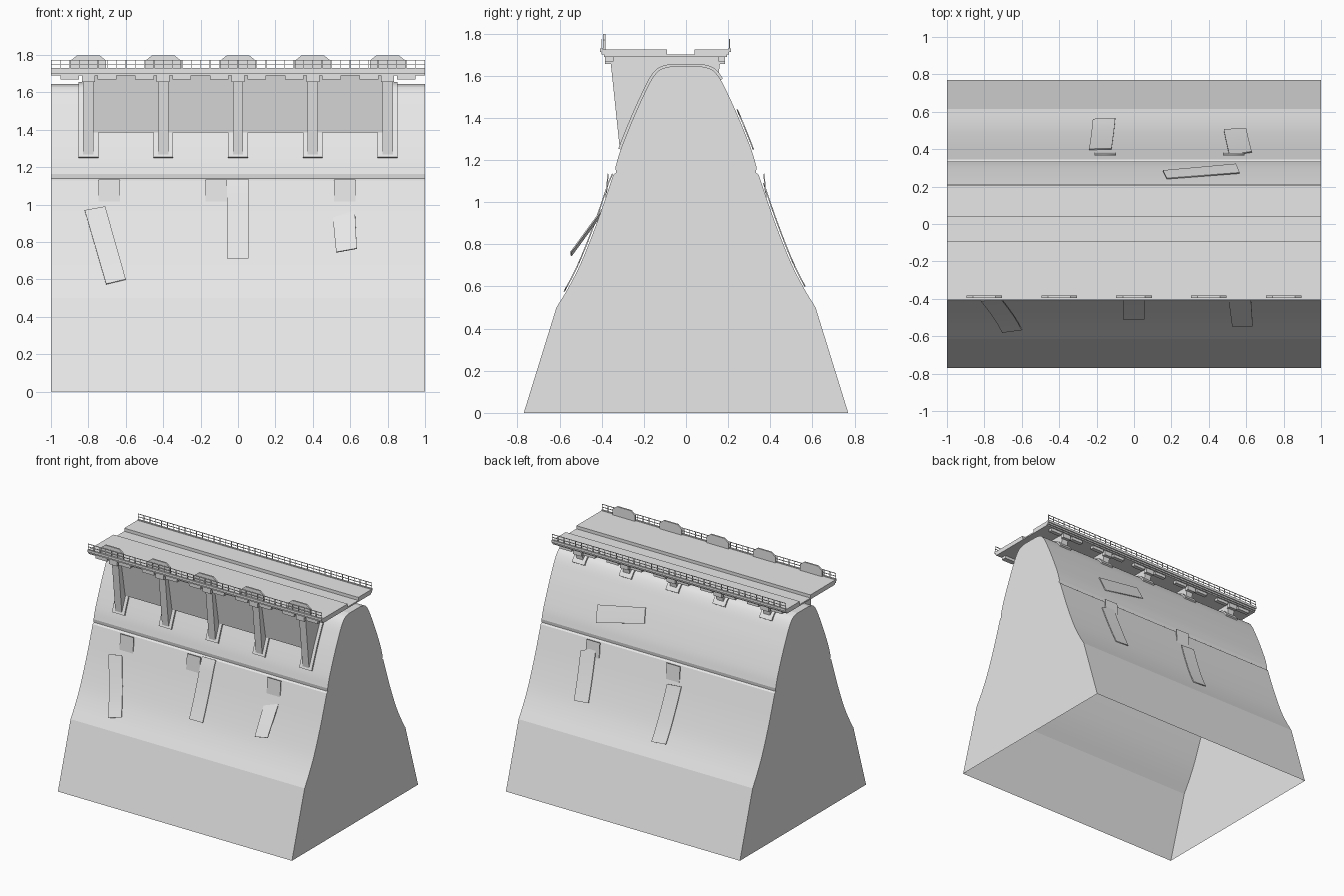
import bpy, bmesh, math
from mathutils import Vector

cube = bpy.data.objects.get("Cube")
if cube:
    bpy.data.objects.remove(cube, do_unlink=True)

concrete = bpy.data.materials.new("light_grey_concrete")
concrete.use_nodes = True
concrete.diffuse_color = (0.8, 0.8, 0.8, 1)
concrete.node_tree.nodes["Principled BSDF"].inputs["Base Color"].default_value = (0.8, 0.8, 0.8, 1)


def finish(name, bm, smooth=0):
    bmesh.ops.recalc_face_normals(bm, faces=bm.faces)
    if smooth:
        for f in bm.faces:
            f.smooth = True
        for e in bm.edges:
            e.smooth = len(e.link_faces) == 2 and e.calc_face_angle() < math.radians(smooth)
    mesh = bpy.data.meshes.new(name)
    bm.to_mesh(mesh)
    bm.free()
    mesh.materials.append(concrete)
    obj = bpy.data.objects.new(name, mesh)
    bpy.context.collection.objects.link(obj)
    return obj


def add_box(bm, x0, x1, y0, y1, z0, z1):
    verts = bmesh.ops.create_cube(bm, size=1)["verts"]
    for v in verts:
        v.co = ((x0 + x1) / 2 + v.co.x * (x1 - x0),
                (y0 + y1) / 2 + v.co.y * (y1 - y0),
                (z0 + z1) / 2 + v.co.z * (z1 - z0))


def add_prism(bm, profile, x0, x1, skip_last=False):
    """Extrude a (y, z) outline along x."""
    a = [bm.verts.new((x0, y, z)) for y, z in profile]
    b = [bm.verts.new((x1, y, z)) for y, z in profile]
    n = len(profile)
    for i in range(n - 1 if skip_last else n):
        j = (i + 1) % n
        bm.faces.new((a[i], a[j], b[j], b[i]))
    bm.faces.new(a)
    bm.faces.new(b)


def spline(points, steps=4):
    """Smooth curve through the points."""
    p = [Vector(q) for q in points]
    p = [2 * p[0] - p[1]] + p + [2 * p[-1] - p[-2]]
    out = []
    for i in range(1, len(p) - 2):
        for s in range(steps):
            t = s / steps
            out.append(0.5 * (2 * p[i] + (p[i + 1] - p[i - 1]) * t
                       + (2 * p[i - 1] - 5 * p[i] + 4 * p[i + 1] - p[i + 2]) * t * t
                       + (3 * p[i] - p[i - 1] - 3 * p[i + 1] + p[i + 2]) * t ** 3))
    return out + [p[-2]]


# Dam outline: straight foot, concave flank, small ledge, rounded crest
flank = spline([(0.615, 0.5), (0.555, 0.6), (0.495, 0.72), (0.42, 0.91), (0.345, 1.13)])
upper = spline([(0.335, 1.165), (0.31, 1.25), (0.25, 1.4), (0.205, 1.5),
                (0.165, 1.58), (0.125, 1.628), (0.07, 1.645)])
half = [Vector((0.77, 0))] + flank + [Vector((0.332, 1.14))] + upper
outline = half + [Vector((-p.x, p.y)) for p in reversed(half)]
bm = bmesh.new()
add_prism(bm, outline, -1, 1, skip_last=True)
finish("dam_body", bm, 11)


def dam_y(z):
    for p, q in zip(half, half[1:]):
        if p.y <= z <= q.y:
            return p.x + (q.x - p.x) * (z - p.y) / max(q.y - p.y, 1e-6)
    return half[-1].x


# Saddle straps over the crest and support ribs
crest = upper + [Vector((-p.x, p.y)) for p in reversed(upper)]
crest = [p for p in crest if p.y > (1.23 if p.x < 0 else 1.57)]
outer = []
for i, p in enumerate(crest):
    d = crest[min(i + 1, len(crest) - 1)] - crest[max(i - 1, 0)]
    outer.append(p + Vector((d.y, -d.x)).normalized() * 0.012)
strap = crest + outer[::-1]
rib = [(-0.36, 1.69), (-0.355, 1.64), (-0.315, 1.26), (-0.29, 1.26),
       (-0.1, 1.62), (0.1, 1.62), (0.15, 1.57), (0.165, 1.69)]
pillars = [-0.8, -0.4, 0, 0.4, 0.8]
for x in pillars:
    bm = bmesh.new()
    add_prism(bm, strap, x - 0.053, x + 0.053)
    finish("crest_strap", bm, 30)
    bm = bmesh.new()
    add_prism(bm, rib, x - 0.028, x + 0.028)
    finish("support_rib", bm)
    # Corbels and short brackets under both deck edges
    bm = bmesh.new()
    for s in (-1, 1):
        inner, outer_y = (-0.385, -0.345) if s < 0 else (0.155, 0.185)
        add_box(bm, x - 0.035, x + 0.035, inner, outer_y, 1.655, 1.69)
        for dx in (-0.1, 0.1):
            add_box(bm, x + dx - 0.05, x + dx + 0.05, inner, outer_y, 1.668, 1.692)
    finish("deck_bracket", bm)

# Wall panels between the ribs
for x0, x1 in zip(pillars, pillars[1:]):
    bm = bmesh.new()
    add_prism(bm, [(-0.33, 1.69), (-0.275, 1.385), (-0.25, 1.385), (-0.305, 1.69)], x0, x1)
    finish("front_wall_panel", bm)

# Deck with a sunken centre lane
for name, dims in {
    "deck_slab": (-0.39, 0.195, 1.69, 1.701),
    "front_deck_raised": (-0.4, -0.09, 1.70, 1.725),
    "back_deck_raised": (0.04, 0.205, 1.70, 1.725),
    "front_deck_lip": (-0.408, -0.395, 1.712, 1.73),
    "back_deck_lip": (0.2, 0.213, 1.712, 1.73),
}.items():
    bm = bmesh.new()
    add_box(bm, -1, 1, *dims)
    finish(name, bm)

# Railings
for name, y in (("front_railing", -0.402), ("back_railing", 0.207)):
    bm = bmesh.new()
    r = 0.002
    for z in (1.75, 1.772):
        add_box(bm, -1, 1, y - r, y + r, z - r, z + r)
    for i in range(41):
        x = -0.998 + i * 0.0499
        add_box(bm, x - r, x + r, y - r, y + r, 1.725, 1.772)
    finish(name, bm)

# Chamfered parapet plates above each rib
for x in pillars:
    bm = bmesh.new()
    shape = [(-0.095, 1.725), (0.095, 1.725), (0.095, 1.77), (0.06, 1.798), (-0.06, 1.798), (-0.095, 1.77)]
    face = bm.faces.new([bm.verts.new((x + dx, -0.395, z)) for dx, z in shape])
    ext = bmesh.ops.extrude_face_region(bm, geom=[face])["geom"]
    bmesh.ops.translate(bm, vec=(0, 0.012, 0), verts=[v for v in ext if isinstance(v, bmesh.types.BMVert)])
    finish("parapet_plate", bm)


def slab(name, side, corners, y_ends=None, lift=0.01, n=10):
    """Thin plate from four (x, z) corners; follows the flank unless y_ends is given."""
    tl, tr, br, bl = [Vector(c) for c in corners]
    bm = bmesh.new()
    rows = []
    for i in range(n + 1):
        t = i / n
        row = []
        for p in (tl.lerp(bl, t), tr.lerp(br, t)):
            y = y_ends[0] + (y_ends[1] - y_ends[0]) * t if y_ends else dam_y(p.y) + lift
            row.append(bm.verts.new((p.x, side * y, p.y)))
        rows.append(row)
    for r0, r1 in zip(rows, rows[1:]):
        bm.faces.new((r0[0], r0[1], r1[1], r1[0]))
    obj = finish(name, bm, 30)
    mod = obj.modifiers.new("thickness", "SOLIDIFY")
    mod.thickness = 0.006
    mod.offset = 0


# Loose facing plates, front then back
slab("front_loose_plate", -1, [(-0.82, 0.97), (-0.71, 0.99), (-0.6, 0.6), (-0.705, 0.575)])
slab("front_loose_plate", -1, [(-0.06, 1.135), (0.055, 1.135), (0.055, 0.712), (-0.06, 0.712)])
slab("front_loose_plate", -1, [(0.505, 0.95), (0.625, 0.97), (0.635, 0.765), (0.525, 0.745)], (0.395, 0.545))
slab("back_loose_plate", 1, [(-0.24, 1.0), (-0.12, 0.99), (-0.1, 0.6), (-0.22, 0.61)])
slab("back_loose_plate", 1, [(0.51, 1.09), (0.63, 1.04), (0.6, 0.71), (0.48, 0.72)])
slab("back_loose_plate", 1, [(0.175, 1.44), (0.565, 1.37), (0.545, 1.25), (0.155, 1.34)])

# Upright backing plates that sink into the flanks
for side, starts in ((-1, (-0.745, -0.175, 0.512)), (1, (-0.21, 0.475))):
    for x in starts:
        slab("backing_plate", side,
             [(x, 1.135), (x + 0.115, 1.135), (x + 0.115, 0.9), (x, 0.9)], (0.37, 0.39))
